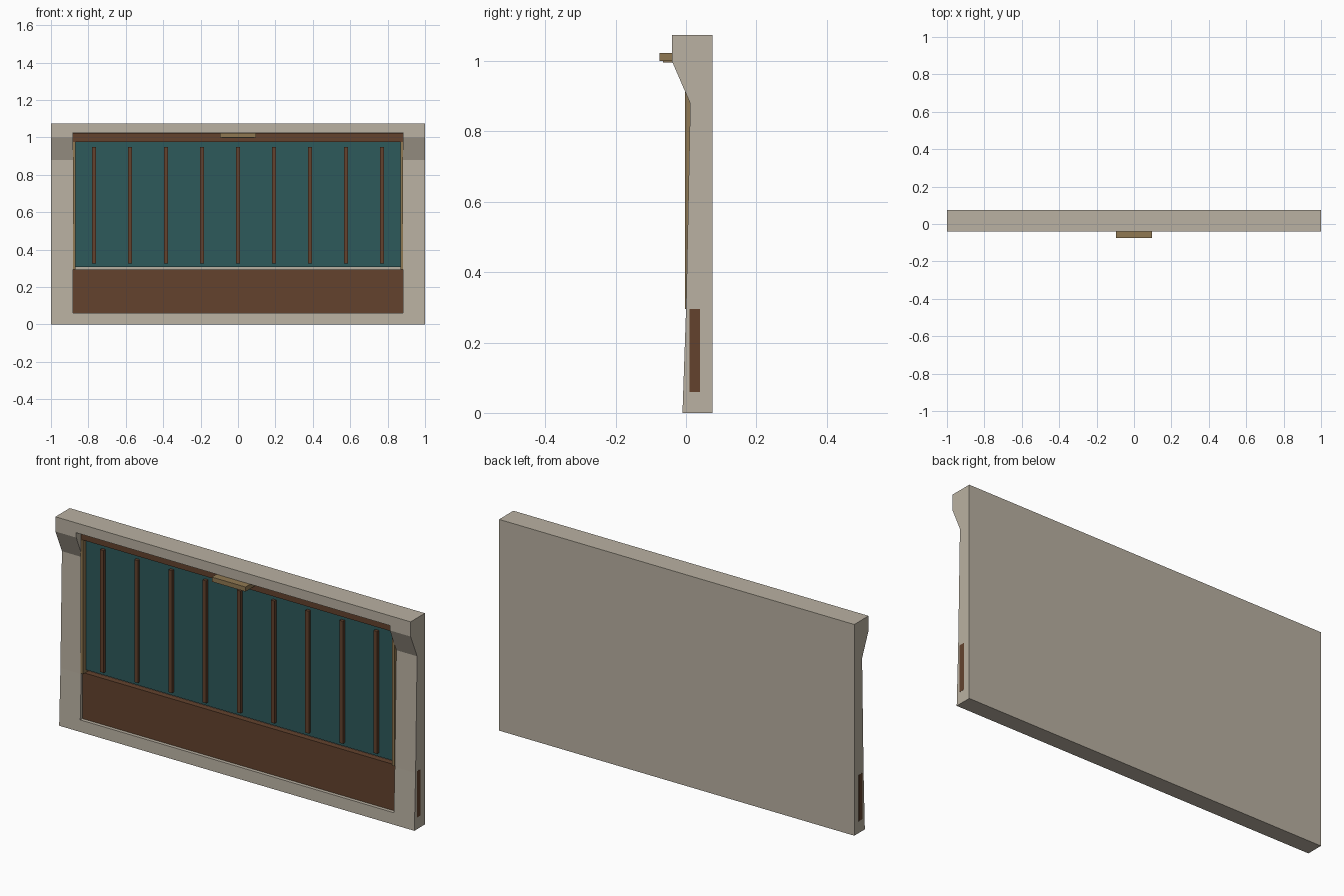
import bpy, bmesh

if "Cube" in bpy.data.objects:
    bpy.data.objects.remove(bpy.data.objects["Cube"])


def material(name, rgb):
    m = bpy.data.materials.new(name)
    m.diffuse_color = (*rgb, 1)
    m.use_nodes = True
    m.node_tree.nodes["Principled BSDF"].inputs["Base Color"].default_value = m.diffuse_color
    return m


STONE = material("warm grey", (0.49, 0.44, 0.36))
BROWN = material("dark brown", (0.125, 0.055, 0.027))
TEAL = material("deep teal", (0.027, 0.1, 0.105))
TAN = material("brass tan", (0.28, 0.19, 0.085))


def prism(name, profile, x0, x1, mat):
    """Extrude a (y, z) profile along x."""
    bm = bmesh.new()
    face = bm.faces.new([bm.verts.new((x0, y, z)) for y, z in profile])
    new = bmesh.ops.extrude_face_region(bm, geom=[face])["geom"]
    bmesh.ops.translate(bm, vec=(x1 - x0, 0, 0),
                        verts=[v for v in new if isinstance(v, bmesh.types.BMVert)])
    bmesh.ops.recalc_face_normals(bm, faces=bm.faces)
    mesh = bpy.data.meshes.new(name)
    bm.to_mesh(mesh)
    bm.free()
    mesh.materials.append(mat)
    ob = bpy.data.objects.new(name, mesh)
    bpy.context.collection.objects.link(ob)
    return ob


def box(name, x0, x1, y0, y1, z0, z1, mat):
    return prism(name, [(y0, z0), (y1, z0), (y1, z1), (y0, z1)], x0, x1, mat)


# Wall slab with sloped front and overhanging top
wall = prism("wall_frame", [(-0.01, 0), (0.075, 0), (0.075, 1.075), (-0.04, 1.075),
                            (-0.04, 1.0), (0.012, 0.88), (0.0, 0.29)], -1, 1, STONE)

# Recessed opening in the front
cutter = box("opening_cutter", -0.883, 0.883, -0.2, 0.04, 0.06, 1.025, STONE)
mod = wall.modifiers.new("opening", "BOOLEAN")
mod.operation = "DIFFERENCE"
mod.solver = "EXACT"
mod.object = cutter
bpy.context.view_layer.objects.active = wall
bpy.ops.object.modifier_apply(modifier=mod.name)
bpy.data.objects.remove(cutter)

# Lower panel, whose ends show on the sides of the wall
box("lower_panel", -1.0008, 1.0008, 0.01, 0.04, 0.06, 0.295, BROWN)

# Upper panel, header and side trims
box("upper_panel", -0.87, 0.87, 0.02, 0.045, 0.308, 0.976, TEAL)
box("header_rail", -0.883, 0.883, 0.0, 0.045, 0.975, 1.0245, BROWN)
for side in (-1, 1):
    a, b = sorted((side * 0.87, side * 0.8835))
    box("side_trim", a, b, -0.003, 0.045, 0.295, 0.975, TAN)

# Vertical ribs
for i in range(9):
    x = (i - 4) * 0.1925
    box("rib", x - 0.01, x + 0.01, 0.005, 0.022, 0.327, 0.95, BROWN)

# Pull handle with a thin lip under it
box("handle", -0.095, 0.095, -0.075, 0.002, 1.0, 1.0235, TAN)
box("handle_lip", -0.085, 0.085, -0.065, 0.002, 0.996, 1.0, TAN)
